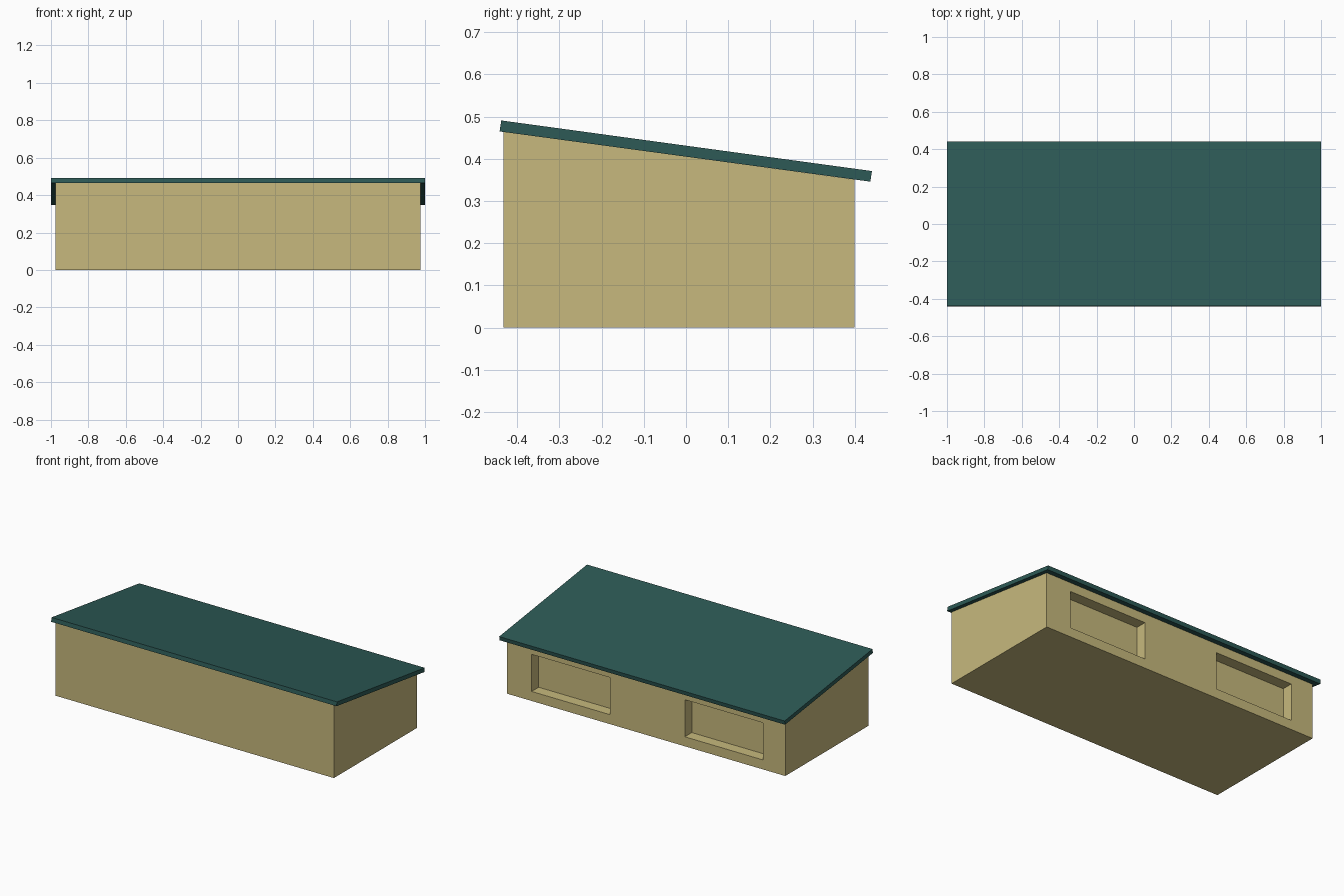
import bpy, bmesh

if "Cube" in bpy.data.objects:
    bpy.data.objects.remove(bpy.data.objects["Cube"])


def material(name, rgb):
    m = bpy.data.materials.new(name)
    m.diffuse_color = (*rgb, 1)
    m.use_nodes = True
    m.node_tree.nodes["Principled BSDF"].inputs["Base Color"].default_value = m.diffuse_color
    return m


def prism(name, profile, half_width, mat, centre_x=0.0):
    """Extrude a (y, z) side profile along x."""
    bm = bmesh.new()
    face = bm.faces.new([bm.verts.new((centre_x - half_width, y, z)) for y, z in profile])
    ext = bmesh.ops.extrude_face_region(bm, geom=[face])
    verts = [v for v in ext["geom"] if isinstance(v, bmesh.types.BMVert)]
    bmesh.ops.translate(bm, verts=verts, vec=(2 * half_width, 0, 0))
    bmesh.ops.recalc_face_normals(bm, faces=bm.faces)
    me = bpy.data.meshes.new(name)
    bm.to_mesh(me)
    bm.free()
    me.materials.append(mat)
    ob = bpy.data.objects.new(name, me)
    bpy.context.collection.objects.link(ob)
    return ob


tan = material("tan wall", (0.57, 0.485, 0.205))
teal = material("dark teal roof", (0.026, 0.102, 0.093))

# Walls with a sloping top
walls = prism("walls", [(-0.433, 0), (0.399, 0), (0.399, 0.351), (-0.433, 0.464)], 0.975, tan)

# Sloping roof slab
prism("roof", [(-0.442, 0.465), (0.437, 0.346), (0.441, 0.371), (-0.438, 0.491)], 1.0, teal)

# Two shallow window recesses in the back wall
recess = [(0.329, 0.06), (0.45, 0.06), (0.45, 0.295), (0.329, 0.295)]
for i, x in enumerate((0.528, -0.545)):
    cutter = prism(f"recess_cutter_{i + 1}", recess, 0.274, tan, x)
    cutter.hide_render = True
    cutter.hide_set(True)
    mod = walls.modifiers.new(f"recess_{i + 1}", 'BOOLEAN')
    mod.operation = 'DIFFERENCE'
    mod.solver = 'EXACT'
    mod.object = cutter
